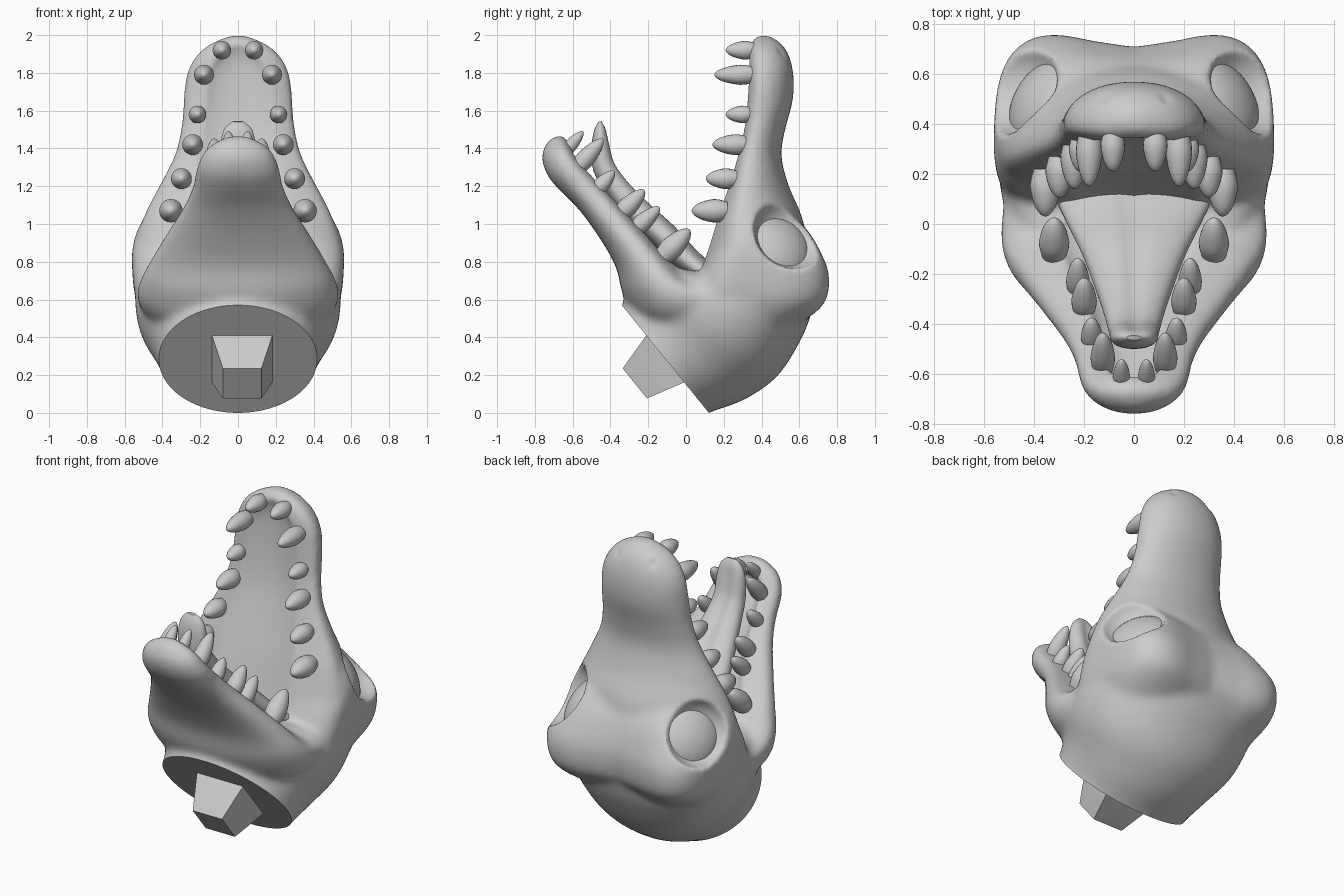
import bpy, bmesh, math
from mathutils import Vector, Matrix

if "Cube" in bpy.data.objects:
    bpy.data.objects.remove(bpy.data.objects["Cube"])

grey = bpy.data.materials.new("plain_grey")
grey.use_nodes = True
grey.diffuse_color = (.6, .6, .6, 1)
grey.node_tree.nodes["Principled BSDF"].inputs["Base Color"].default_value = (.6, .6, .6, 1)


def finish(bm, name):
    """Turn a bmesh into a named grey object."""
    bmesh.ops.recalc_face_normals(bm, faces=bm.faces)
    mesh = bpy.data.meshes.new(name)
    bm.to_mesh(mesh)
    bm.free()
    mesh.materials.append(grey)
    obj = bpy.data.objects.new(name, mesh)
    bpy.context.collection.objects.link(obj)
    return obj


def skin(bm, rings):
    """Bridge a list of vertex rings and cap both ends."""
    count = len(rings[0])
    loops = [[bm.verts.new(p) for p in ring] for ring in rings]
    for a, b in zip(loops, loops[1:]):
        for i in range(count):
            j = (i + 1) % count
            bm.faces.new((a[i], a[j], b[j], b[i]))
    bm.faces.new(loops[0])
    bm.faces.new(loops[-1])


def refine(stations, steps=4):
    """Catmull-Rom interpolation between the stations."""
    out = []
    last = len(stations) - 1
    for i in range(last):
        four = [stations[max(0, min(last, i + k))] for k in (-1, 0, 1, 2)]
        for s in range(steps):
            t = s / steps
            out.append([b + .5 * t * (c - a + t * (2 * a - 5 * b + 4 * c - d + t * (3 * (b - c) + d - a)))
                        for a, b, c, d in zip(*four)])
    return out + [list(stations[-1])]


def loft(bm, stations, widest=.5, dip=0, dip_width=.035, sides=48):
    """Stations: low y, low z, high y, high z, half width, squareness."""
    def power(v, n):
        return math.copysign(abs(v) ** (2 / n), v)
    rings = []
    for y0, z0, y1, z1, width, n in refine(stations):
        ring = []
        for i in range(sides):
            a = math.tau * i / sides
            x, v = width * power(math.cos(a), n), power(math.sin(a), n)
            t = widest + v * ((1 - widest) if v > 0 else widest)
            t -= dip * max(v, 0) * math.exp(-(x / dip_width) ** 2)
            ring.append((x, y0 + (y1 - y0) * t, z0 + (z1 - z0) * t))
        rings.append(ring)
    skin(bm, rings)


def ellipsoid(bm, centre, radii, axis=(0, 0, 1)):
    turn = Vector(axis).to_track_quat('Z', 'Y').to_matrix().to_4x4()
    matrix = Matrix.Translation(centre) @ turn @ Matrix.Diagonal((*radii, 1))
    bmesh.ops.create_uvsphere(bm, u_segments=40, v_segments=24, radius=1, matrix=matrix)


def modify(obj, kind, **settings):
    """Add one modifier and bake it into the mesh."""
    mod = obj.modifiers.new(kind.lower(), kind)
    for key, value in settings.items():
        setattr(mod, key, value)
    graph = bpy.context.evaluated_depsgraph_get()
    graph.update()
    mesh = bpy.data.meshes.new_from_object(obj.evaluated_get(graph))
    obj.modifiers.clear()
    obj.data = mesh


def carve(obj, bm):
    cutter = finish(bm, "cutter")
    cutter.hide_render = True
    modify(obj, 'BOOLEAN', operation='DIFFERENCE', solver='EXACT', object=cutter)
    bpy.data.objects.remove(cutter)


# Snout and forehead
body = bmesh.new()
loft(body, [
    (.375, 1.995, .44, 2, .05, 2), (.34, 1.95, .51, 1.95, .155, 2.1),
    (.325, 1.88, .55, 1.88, .232, 2.1), (.32, 1.78, .57, 1.78, .277, 2.1),
    (.31, 1.65, .565, 1.65, .29, 2.1), (.295, 1.5, .525, 1.5, .305, 2.1),
    (.26, 1.36, .505, 1.36, .34, 2.1), (.21, 1.2, .545, 1.2, .42, 2),
    (.155, 1.05, .61, 1.05, .495, 2), (.11, .9, .65, .88, .54, 2),
    (.07, .78, .65, .75, .53, 2)], widest=.28)

# Crown with squared corners and a hollow back
loft(body, [
    (.2, 1.1, .57, 1.1, .45, 2.2), (.16, .98, .71, .97, .53, 2.4),
    (.12, .87, .78, .85, .56, 2.9), (.08, .77, .82, .72, .56, 3.5),
    (.03, .64, .8, .57, .545, 3.4), (.02, .5, .66, .45, .49, 2.7)],
    widest=.3, dip=.15, dip_width=.32)

# Neck
loft(body, [
    (.06, -.04, -.38, .52, .42, 2), (.12, 0, -.335, .575, .42, 2),
    (.31, .07, -.3, .65, .455, 2), (.49, .2, -.23, .75, .525, 2.1),
    (.62, .41, -.1, .79, .545, 2.2), (.67, .55, .02, .76, .52, 2.2)])

# Lower jaw
loft(body, [
    (.1, .3, .3, .75, .5, 2.2), (-.2, .43, .1, .73, .535, 2.2),
    (-.325, .6, 0, .755, .52, 2.2), (-.37, .77, -.1, .84, .46, 2.4),
    (-.46, .93, -.22, .97, .375, 2.4), (-.57, 1.08, -.35, 1.11, .285, 2.4),
    (-.67, 1.18, -.46, 1.23, .237, 2.3), (-.735, 1.26, -.56, 1.34, .217, 2.2),
    (-.765, 1.36, -.62, 1.43, .165, 2), (-.73, 1.445, -.66, 1.475, .06, 2)], widest=.65)

# Fuse the masses into one smooth skin
head = finish(body, "head")
modify(head, 'REMESH', mode='VOXEL', voxel_size=.015)
modify(head, 'SMOOTH', factor=.5, iterations=16)

# Hollow of the palate
bm = bmesh.new()
loft(bm, [(y - .12, z, y + .045, z, w, 2.1) for y, z, w in (
    (.3, 1.95, .04), (.315, 1.9, .12), (.32, 1.8, .19), (.305, 1.6, .22), (.275, 1.42, .25),
    (.22, 1.24, .3), (.155, 1.05, .34), (.105, .89, .34), (.065, .77, .32))])
carve(head, bm)

# Trough of the lower jaw
bm = bmesh.new()
loft(bm, [(y - .05, z - .055, y + .08, z + .09, w, 2.3) for y, z, w in (
    (.02, .77, .32), (-.1, .84, .3), (-.22, .97, .24), (-.35, 1.11, .18),
    (-.46, 1.23, .15), (-.56, 1.34, .12), (-.61, 1.4, .06))])
carve(head, bm)

# Eye sockets and nostrils
gaze = Vector((.75, .43, .5)).normalized()
eye = Vector((.37, .49, .88))


def mirrored(v, side):
    return Vector((side * v.x, v.y, v.z))


for side in (-1, 1):
    bm = bmesh.new()
    ellipsoid(bm, mirrored(eye + gaze * .14, side), (.2, .2, .14), mirrored(gaze, side))
    carve(head, bm)
    bm = bmesh.new()
    ellipsoid(bm, (side * .13, .52, 1.92), (.025, .035, .035))
    carve(head, bm)

# Soften the carved edges, then slice the neck flat
modify(head, 'REMESH', mode='VOXEL', voxel_size=.014)
modify(head, 'SMOOTH', factor=.5, iterations=7)
base_centre = Vector((0, -.11, .286))
base_normal = Vector((0, -.78, -.63)).normalized()
base_turn = base_normal.to_track_quat('Z', 'Y').to_matrix().to_4x4()
bm = bmesh.new()
bmesh.ops.create_cube(bm, size=1, matrix=Matrix.Translation(base_centre + base_normal * .5) @ base_turn)
carve(head, bm)
head.data.materials.clear()
head.data.materials.append(grey)

# Eyeballs
for side, label in ((1, "left"), (-1, "right")):
    bm = bmesh.new()
    ellipsoid(bm, mirrored(eye - gaze * .05, side), (.205, .205, .135), mirrored(gaze, side))
    finish(bm, label + "_eye")

# Tongue with a centre groove
bm = bmesh.new()
loft(bm, [
    (-.465, 1.54, -.445, 1.545, .03, 2), (-.488, 1.49, -.42, 1.505, .075, 2),
    (-.5, 1.4, -.4, 1.42, .095, 2.2), (-.49, 1.28, -.37, 1.32, .1, 2.2),
    (-.42, 1.16, -.29, 1.21, .12, 2.3), (-.32, 1.03, -.18, 1.1, .155, 2.4),
    (-.18, .9, -.06, .99, .205, 2.4), (-.04, .76, .06, .86, .27, 2.4),
    (.1, .67, .17, .76, .33, 2.4)], dip=.12)
finish(bm, "tongue")


def tooth(name, x, base, tip, radius):
    """Rounded peg from base to tip, mirrored to both sides."""
    for side, label in ((1, "left"), (-1, "right")):
        root, end = Vector((side * x, *base)), Vector((side * x, *tip))
        turn = (end - root).to_track_quat('Z', 'Y')
        rings = []
        for i in range(13):
            t = math.sin(math.pi / 2 * min(i / 12, .98))
            r = radius * (1 - t ** 2.3) ** .55 * (.75 + .3 * min(1, 3 * t))
            rings.append([root.lerp(end, t) + turn @ Vector((r * math.cos(a), r * math.sin(a), 0))
                          for a in (math.tau * k / 20 for k in range(20))])
        tooth_mesh = bmesh.new()
        skin(tooth_mesh, rings)
        finish(tooth_mesh, f"{label}_{name}")


# Upper teeth: x, z, base y, tip y, radius
for i, (x, z, y0, y1, r) in enumerate((
        (.085, 1.92, .37, .21, .05), (.18, 1.79, .37, .15, .054),
        (.215, 1.58, .35, .21, .047), (.24, 1.42, .33, .14, .056),
        (.3, 1.24, .27, .105, .056), (.355, 1.07, .22, .03, .063))):
    tooth(f"upper_tooth_{i + 1}", x, (y0, z), (y1, z), r)

# Lower teeth: x, base, tip, radius
for i, (x, base, tip, r) in enumerate((
        (.05, (-.65, 1.37), (-.545, 1.49), .035), (.125, (-.59, 1.28), (-.44, 1.45), .05),
        (.17, (-.49, 1.16), (-.38, 1.28), .044), (.2, (-.36, 1.04), (-.22, 1.18), .052),
        (.225, (-.28, .96), (-.14, 1.09), .048), (.32, (-.13, .82), (.02, .97), .062))):
    tooth(f"lower_tooth_{i + 1}", x, base, tip, r)

# Tapered mounting block under the neck
bm = bmesh.new()
rings = []
for depth, half in ((-.03, .165), (0, .16), (.207, .102)):
    middle = base_centre + base_normal * depth + Vector((.022, 0, 0))
    rings.append([middle + base_turn.to_3x3() @ Vector((a * half, b * half, 0))
                  for a, b in ((-1, -1), (1, -1), (1, 1), (-1, 1))])
skin(bm, rings)
finish(bm, "mounting_block")

# Smooth shading with crisp edges
for obj in bpy.context.collection.objects:
    obj.select_set(obj.type == 'MESH')
bpy.context.view_layer.objects.active = head
bpy.ops.object.shade_smooth_by_angle(angle=math.radians(40))
